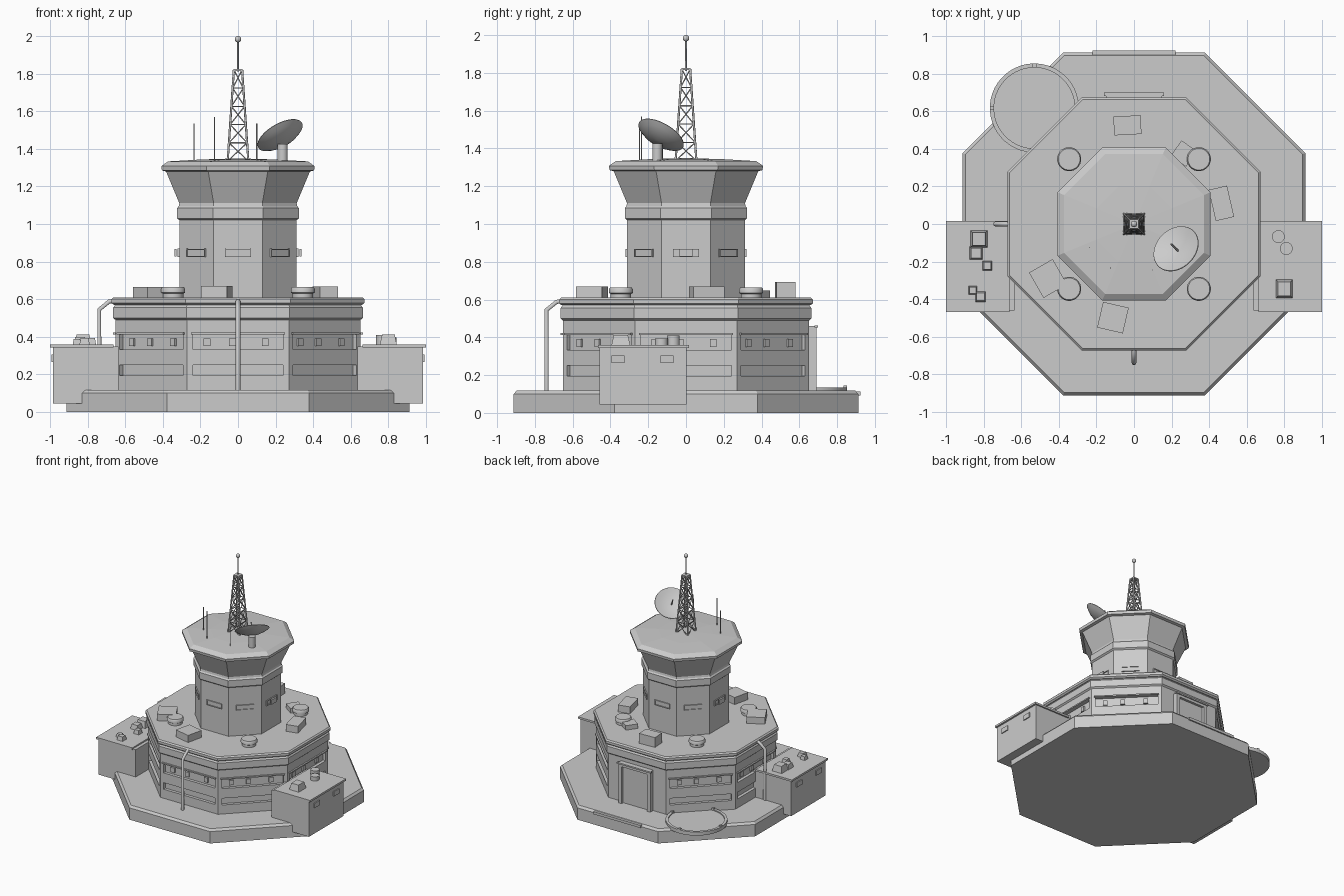
import bpy, bmesh, math
from math import sin, cos, pi, radians
from mathutils import Vector, Matrix

if "Cube" in bpy.data.objects:
    bpy.data.objects.remove(bpy.data.objects["Cube"])

grey = bpy.data.materials.new("plain_grey")
grey.use_nodes = True
grey.diffuse_color = (0.6, 0.6, 0.6, 1)
grey.node_tree.nodes["Principled BSDF"].inputs["Base Color"].default_value = (0.6, 0.6, 0.6, 1)


def finish(name, bm, smooth=False):
    bmesh.ops.recalc_face_normals(bm, faces=bm.faces)
    mesh = bpy.data.meshes.new(name)
    bm.to_mesh(mesh)
    bm.free()
    ob = bpy.data.objects.new(name, mesh)
    bpy.context.collection.objects.link(ob)
    mesh.materials.append(grey)
    if smooth:
        bpy.ops.object.select_all(action='DESELECT')
        ob.select_set(True)
        bpy.context.view_layer.objects.active = ob
        bpy.ops.object.shade_smooth_by_angle(angle=radians(35))
    return ob


def lathe(name, profile, n=8, matrix=Matrix(), smooth=False, closed=False):
    """Turn (radius, height) points; for octagons the radius is to the flat side."""
    bm = bmesh.new()
    k = 1 / cos(pi / n) if n == 8 else 1
    rings = [[bm.verts.new((r * k * cos((i + .5) * 2 * pi / n), r * k * sin((i + .5) * 2 * pi / n), z))
              for i in range(n)] for r, z in profile]
    pairs = list(zip(rings, rings[1:]))
    if closed:
        pairs.append((rings[-1], rings[0]))
    else:
        bm.faces.new(rings[0])
        bm.faces.new(rings[-1])
    for a, b in pairs:
        for i in range(n):
            j = (i + 1) % n
            bm.faces.new((a[i], a[j], b[j], b[i]))
    bm.transform(matrix)
    return finish(name, bm, smooth)


def add_box(bm, centre, size, angle=0, taper=1):
    """Box turned about its own upright axis, with an optional narrower top."""
    m = Matrix.Translation(centre) @ Matrix.Rotation(angle, 4, 'Z') @ Matrix.Diagonal((*size, 1))
    new = bmesh.ops.create_cube(bm, size=1)["verts"]
    for v in new:
        if v.co.z > 0:
            v.co.x *= taper
            v.co.y *= taper
        v.co = m @ v.co


def boxes(name, items):
    bm = bmesh.new()
    for item in items:
        add_box(bm, *item)
    return finish(name, bm)


def on_side(side, dist, along, z, size):
    """Box item on one octagon side; side 0 is the front, size is (wide, deep, high)."""
    a = side * pi / 4
    m = Matrix.Rotation(a, 3, 'Z')
    return (m @ Vector((along, -dist, z)), size, a)


def rods(name, paths, radius):
    curve = bpy.data.curves.new(name, 'CURVE')
    curve.dimensions = '3D'
    curve.bevel_depth = radius
    curve.bevel_resolution = 1
    curve.use_fill_caps = True
    for path in paths:
        s = curve.splines.new('POLY')
        s.points.add(len(path) - 1)
        for p, co in zip(s.points, path):
            p.co = (*co, 1)
    curve.materials.append(grey)
    ob = bpy.data.objects.new(name, curve)
    bpy.context.collection.objects.link(ob)


# Ground slab, back step and round pad with its rim
lathe("ground_slab", [(.912, 0), (.912, .1), (.897, .118)])
boxes("back_step", [((0, .905, .103), (.44, .035, .022))])
pad = Matrix.Translation((-.53, .617, 0))
lathe("pad_disc", [(.225, .105), (.225, .126)], 48, pad, True)
lathe("pad_rim", [(.215, .105), (.237, .105), (.237, .135), (.215, .135)], 48, pad, True, True)
boxes("pad_lights", [((-.53 + .226 * cos(a), .617 + .226 * sin(a), .137), (.02, .02, .016), a)
                     for a in (pi / 2, pi, pi * 1.5, 0)])

# Lower hall with recessed window strips on every side but the door side
hall = lathe("lower_hall", [(.652, .1), (.652, .49), (.664, .5), (.664, .555), (.65, .575)])
sides = [s for s in range(8) if s != 4]
cutter = boxes("strip_cutter", [on_side(s, .652, 0, z, (.48, .05, h))
                                for s in sides for z, h in ((.372, .08), (.222, .056))])
cutter.hide_render = True
cutter.hide_viewport = True
cut = hall.modifiers.new("strips", 'BOOLEAN')
cut.operation = 'DIFFERENCE'
cut.solver = 'EXACT'
cut.object = cutter
boxes("window_lips", [on_side(s, .655, 0, .417, (.5, .018, .01)) for s in sides])
boxes("window_mullions", [on_side(s, .632, x, .37, (.035, .014, .04))
                          for s in sides for x in (-.165, -.03, .145)])
lathe("hall_roof", [(.66, .57), (.672, .58), (.672, .6), (.662, .61)])

# Back door with a stepped frame
boxes("door_frame", [((x, .665, .28), (.03, .05, .33)) for x in (-.135, .135)]
      + [((0, .665, .445), (.3, .05, .03)), ((0, .69, .457), (.32, .018, .012))])
boxes("door_panel", [((0, .655, .275), (.25, .03, .31))])

# Tower, cab and cab roof
lathe("tower", [(.312, .6), (.312, 1.02), (.324, 1.03), (.324, 1.085), (.315, 1.095), (.312, 1.112)])
lathe("cab", [(.312, 1.11), (.385, 1.285)])
lathe("cab_roof", [(.385, 1.28), (.405, 1.285), (.408, 1.308), (.372, 1.333), (.2, 1.343), (.01, 1.349)])
boxes("tower_window_frames", [on_side(s, .312, 0, z, (.14, .018, .006)) for s in range(8) for z in (.828, .865)]
      + [on_side(s, .312, x, .847, (.006, .018, .043)) for s in range(8) for x in (-.067, .067)])
boxes("tower_window_panes", [on_side(s, .312, 0, .847, (.13, .006, .032)) for s in range(8)])
boxes("tower_side_plates", [((x, 0, .847), (.012, .07, .04)) for x in (-.333, .333)])

# Side annexes with overhanging lids
for name, sx in (("left", 1), ("right", -1)):
    boxes(name + "_annex", [((sx * .81, -.228, .197), (.35, .462, .303))])
    boxes(name + "_annex_lid", [((sx * .831, -.226, .352), (.338, .482, .016))])
    boxes(name + "_annex_vents", [((sx * .986, y, .285), (.014, .07, .04)) for y in (-.36, -.1)])

# Small units on the annex lids
right_units = [(-.825, -.08, .09, .055), (-.84, -.155, .07, .04), (-.78, -.222, .05, .035),
               (-.857, -.353, .045, .03), (-.816, -.387, .055, .035)]
boxes("right_annex_units", [((x, y, .358 + h / 2), (w, w, h), 0, .75) for x, y, w, h in right_units])
boxes("left_annex_unit", [((.8, -.345, .385), (.09, .1, .055), 0, .75)])
for x, y, h in ((.768, -.067, .05), (.81, -.13, .035)):
    lathe("left_annex_fan", [(.034, .355), (.034, .36 + h)], 20, Matrix.Translation((x, y, 0)), True)

# Equipment on the hall roof
units = [(-.035, .525, .145, .1, .085, 3), (.265, .375, .1, .1, .04, -35), (.465, .11, .1, .17, .06, 13),
         (-.457, -.29, .145, .155, .057, 30), (-.112, -.498, .14, .14, .062, -13)]
boxes("roof_units", [((x, y, .608 + h / 2), (w, d, h), radians(a)) for x, y, w, d, h, a in units])
for sx in (-1, 1):
    for sy in (-1, 1):
        lathe("roof_vent", [(.055, .6), (.055, .63), (.064, .635), (.064, .655), (.058, .664)], 24,
              Matrix.Translation((sx * .345, sy * .345, 0)), True)

# Drain pipes at the front and right
drain = [(.66, .59), (.685, .588), (.738, .545), (.738, .11)]
rods("drain_pipes", [[(0, -d, z) for d, z in drain], [(-d, 0, z) for d, z in drain]], .013)

# Lattice mast with a rod and ball on top
levels = 5


def mast_point(i, level):
    t = level / levels
    r = .055 + (.022 - .055) * t
    c = ((1, 1), (-1, 1), (-1, -1), (1, -1))[i % 4]
    return (c[0] * r, c[1] * r, 1.335 + .485 * t)


rods("mast_legs", [[mast_point(i, 0), mast_point(i, levels)] for i in range(4)], .006)
rods("mast_braces", [[mast_point(i + a, l), mast_point(i + b, l + c)] for i in range(4) for l in range(levels)
                     for a, b, c in ((0, 1, 1), (1, 0, 1))]
     + [[mast_point(i, l), mast_point(i + 1, l)] for i in range(4) for l in range(1, levels + 1)], .0035)
boxes("mast_cap", [((0, 0, 1.82), (.05, .05, .01))])
rods("mast_rod", [[(0, 0, 1.81), (0, 0, 1.98)]], .005)
bm = bmesh.new()
bmesh.ops.create_uvsphere(bm, u_segments=16, v_segments=10, radius=.017,
                          matrix=Matrix.Translation((0, 0, 1.983)))
finish("mast_ball", bm, True)

# Whip aerials
rods("whip_aerials", [[(x, y, 1.33), (x, y, z)] for x, y, z in
                      ((-.235, -.125, 1.535), (-.125, -.235, 1.57), (.1, -.245, 1.535))], .003)

# Tilted dish on a post
facing = Vector((-.447, .447, .775))
dish = Matrix.Translation((.225, -.133, 1.47)) @ facing.to_track_quat('Z', 'Y').to_matrix().to_4x4()
lathe("dish", [(.01, -.04), (.06, -.034), (.105, -.016), (.134, .002), (.132, .006), (.1, -.006), (.055, -.018),
               (.008, -.023)], 40, dish, True)
rods("dish_feed", [[dish @ Vector((0, 0, -.02)), dish @ Vector((0, 0, .06))]], .005)
lathe("dish_post", [(.027, 1.33), (.027, 1.425)], 20, Matrix.Translation((.237, -.152, 0)), True)
